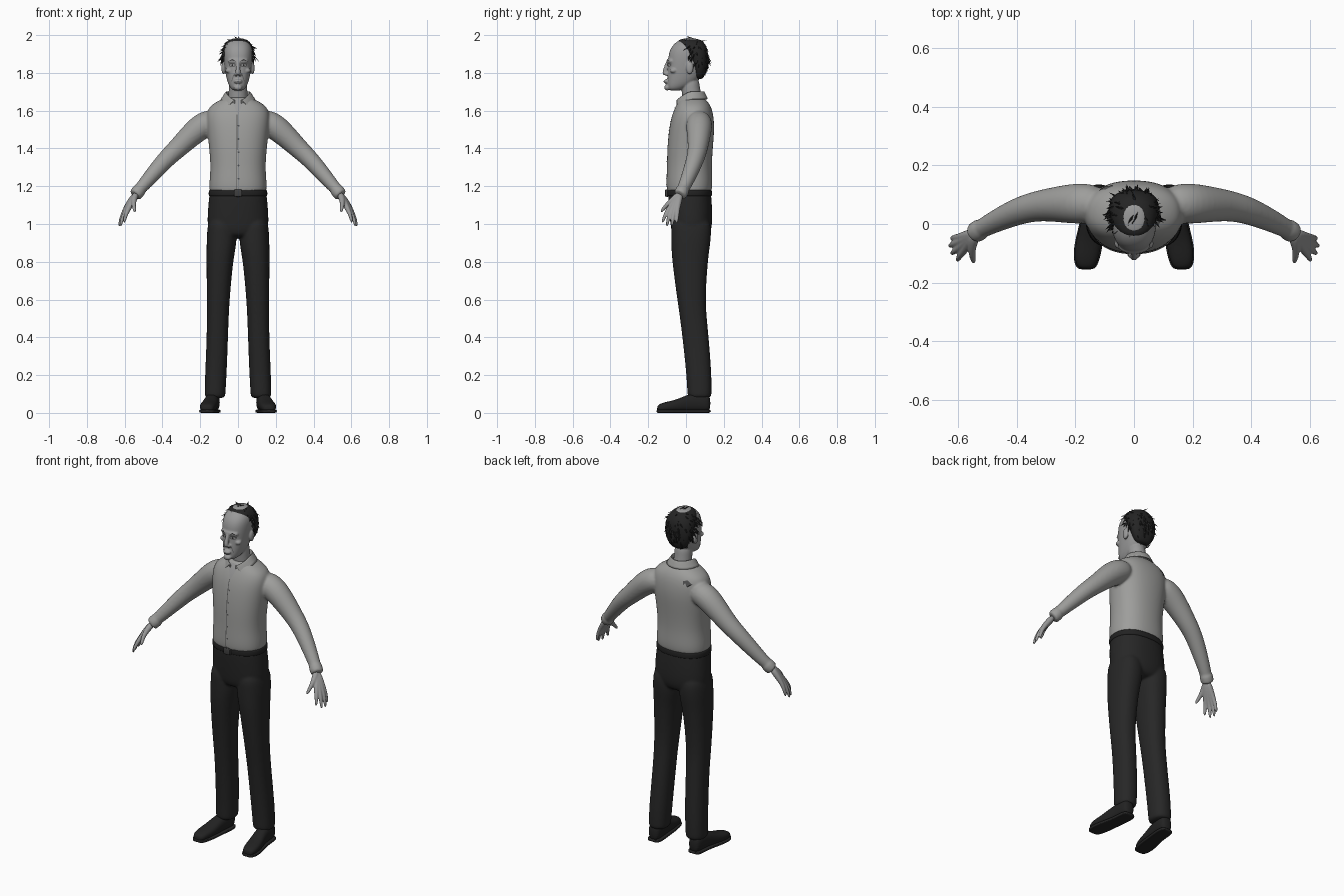
import bpy, bmesh, math, random
from mathutils import Vector

random.seed(4)
old = bpy.data.objects.get("Cube")
if old:
    bpy.data.objects.remove(old)
X, Y, Z = Vector((1, 0, 0)), Vector((0, 1, 0)), Vector((0, 0, 1))


def material(name, r, g, b):
    m = bpy.data.materials.new(name)
    m.use_nodes = True
    m.diffuse_color = (r, g, b, 1)
    m.node_tree.nodes["Principled BSDF"].inputs["Base Color"].default_value = (r, g, b, 1)
    return m


SKIN = material("grey skin", .32, .32, .32)
SHADE = material("skin shadow", .13, .13, .13)
EYE = material("eye white", .4, .4, .4)
SHIRT = material("shirt grey", .34, .34, .33)
SEAM = material("shirt seam", .09, .09, .09)
HAIR = material("dark hair", .018, .018, .018)
CLOTH = material("trouser black", .02, .02, .02)
LEATHER = material("shoe leather", .016, .016, .016)
METAL = material("buckle metal", .05, .05, .05)


def ring(c, a, b, u=X, v=Y, e=2, n=20):
    """Superellipse cross-section."""
    def p(t):
        return math.copysign(abs(t) ** (2 / e), t)
    angles = [2 * math.pi * i / n for i in range(n)]
    return [c + u * a * p(math.cos(t)) + v * b * p(math.sin(t)) for t in angles]


def stack(rows, e=2.3):
    """Upright loft from rows of z, x min, x max, y min, y max."""
    return [ring(Vector(((l + r) / 2, (f + k) / 2, z)), (r - l) / 2, (k - f) / 2, e=e)
            for z, l, r, f, k in rows]


def body(rows, e=2.3):
    return stack([(z, -w, w, f, k) for z, w, f, k in rows], e)


def tube(pts):
    """Round limb through points of x, y, z, radius."""
    rings = []
    for i, p in enumerate(pts):
        t = Vector(pts[min(i + 1, len(pts) - 1)][:3]) - Vector(pts[max(i - 1, 0)][:3])
        u = t.cross(Y).normalized()
        rings.append(ring(Vector(p[:3]), p[3], p[3], u, t.cross(u).normalized(), n=14))
    return rings


def ball(x, y, z, a, b, c):
    steps = [math.pi * k / 8 for k in range(1, 8)]
    return [ring(Vector((x, y, z - c * math.cos(t))), a * math.sin(t), b * math.sin(t)) for t in steps]


def flip(rings):
    return [[Vector((-p.x, p.y, p.z)) for p in r] for r in rings]


def finish(name, bm, mat, smooth=True):
    me = bpy.data.meshes.new(name)
    bmesh.ops.recalc_face_normals(bm, faces=bm.faces)
    for f in bm.faces:
        f.smooth = smooth
    bm.to_mesh(me)
    bm.free()
    me.materials.append(mat)
    ob = bpy.data.objects.new(name, me)
    bpy.context.scene.collection.objects.link(ob)
    return ob


def loft(name, parts, mat, voxel=0, relax=3, closed=True):
    """Skin the rings; with a voxel size, melt all the parts into one surface."""
    bm = bmesh.new()
    for rings in parts:
        vs = [[bm.verts.new(p) for p in r] for r in rings]
        n = len(vs[0])
        for a, b in zip(vs, vs[1:]):
            for i in range(n if closed else n - 1):
                j = (i + 1) % n
                bm.faces.new((a[i], a[j], b[j], b[i]))
        if closed:
            bm.faces.new(vs[0])
            bm.faces.new(vs[-1])
    ob = finish(name, bm, mat)
    ob.modifiers.new("round", "SUBSURF").levels = 2
    ob.modifiers["round"].render_levels = 2
    if voxel:
        m = ob.modifiers.new("melt", "REMESH")
        m.mode, m.voxel_size, m.use_smooth_shade = "VOXEL", voxel, True
        m = ob.modifiers.new("relax", "SMOOTH")
        m.factor, m.iterations = .5, relax
    return ob


def decal(name, outline, target, mat, lift=.002, front=True, cuts=2):
    """Thin painted plate of x, z points laid onto the target."""
    bm = bmesh.new()
    bm.faces.new([bm.verts.new((x, -.3 if front else .3, z)) for x, z in outline])
    bmesh.ops.triangulate(bm, faces=bm.faces)
    bmesh.ops.subdivide_edges(bm, edges=bm.edges[:], cuts=cuts, use_grid_fill=True)
    ob = finish(name, bm, mat)
    m = ob.modifiers.new("lay", "SHRINKWRAP")
    m.target, m.wrap_method, m.wrap_mode = target, "PROJECT", "ABOVE_SURFACE"
    m.use_project_y, m.offset = True, lift
    m.use_positive_direction, m.use_negative_direction = front, not front


def oval(x, z, a, b):
    return [(p.x, p.y) for p in ring(Vector((x, z, 0)), a, b, n=12)]


# Shirt: torso and sleeves melted together
torso = body([(1.165, .148, -.095, .13), (1.175, .153, -.103, .138), (1.22, .154, -.106, .142),
              (1.3, .146, -.102, .137), (1.4, .154, -.101, .143), (1.5, .166, -.092, .152),
              (1.57, .172, -.078, .148), (1.62, .158, -.058, .135), (1.65, .11, -.042, .115),
              (1.675, .06, -.03, .09)])
sleeve = tube([(.1, .07, 1.555, .06), (.18, .07, 1.53, .074), (.25, .068, 1.47, .064),
               (.32, .063, 1.4, .054), (.38, .05, 1.345, .049), (.45, .02, 1.265, .042),
               (.51, -.01, 1.195, .034), (.535, -.026, 1.167, .032)])
cuff = tube([(.517, -.014, 1.185, .035), (.522, -.017, 1.18, .038), (.543, -.031, 1.155, .037),
             (.547, -.034, 1.151, .033)])
shirt = loft("shirt", [torso, sleeve, flip(sleeve), cuff, flip(cuff)], SHIRT, .007, 5)

# Folded collar with two front points
rows = []
for gap, a, b, z, drop in ((14, .054, .066, 1.64, .03), (14, .06, .07, 1.705, .045),
                           (18, .066, .076, 1.703, .047), (42, .092, .094, 1.662, .075)):
    row = []
    for i in range(25):
        t = math.radians(-90 + gap + (360 - 2 * gap) * i / 24)
        row.append(Vector((a * math.cos(t), .022 + b * math.sin(t), z - drop * max(0, -math.sin(t)) ** 1.3)))
    rows.append(row)
collar = loft("collar", [rows], SHIRT, closed=False)
collar.modifiers.new("thick", "SOLIDIFY").thickness = .006

# Shirt front: open neck, button seam, small buttons, torn patch behind
decal("open_neck", [(-.034, 1.66), (.034, 1.66), (0, 1.575)], shirt, SKIN, cuts=5)
decal("button_seam", [(-.009, 1.18), (-.005, 1.18), (-.003, 1.58), (-.007, 1.58)], shirt, SEAM, cuts=20)
for k in range(5):
    decal("button", oval(.003, 1.24 + k * .07, .005, .005), shirt, SEAM, .003, cuts=1)
decal("shirt_tear", [(-.12, 1.595), (-.095, 1.615), (-.07, 1.61), (-.075, 1.59), (-.085, 1.6),
                     (-.095, 1.58), (-.103, 1.597)], shirt, SEAM, front=False)

# Trousers
hips = body([(1.19, .148, -.094, .13), (1.15, .154, -.097, .135), (1.08, .161, -.092, .14),
             (1, .165, -.084, .141), (.95, .155, -.076, .13), (.925, .12, -.05, .1)])
leg = stack([(1.05, .02, .155, -.08, .13), (.95, .004, .166, -.08, .136), (.88, .01, .167, -.079, .127),
             (.8, .026, .167, -.074, .116), (.6, .044, .166, -.047, .102), (.48, .05, .165, -.029, .113),
             (.35, .054, .168, -.014, .125), (.2, .06, .175, .002, .136), (.1, .066, .177, .007, .136),
             (.075, .068, .176, .01, .134)])
loft("trousers", [hips, leg, flip(leg)], CLOTH, .007, 4)
belt = body([(1.145, .152, -.096, .134), (1.148, .158, -.102, .14), (1.18, .157, -.102, .139),
             (1.183, .15, -.096, .133)])
loft("belt", [belt], LEATHER)
buckle = body([(1.144, .018, -.108, -.09), (1.147, .022, -.112, -.09), (1.18, .022, -.112, -.09),
               (1.183, .018, -.108, -.09)], 6)
loft("belt_buckle", [buckle], METAL)

# Shoes: upper lofted from toe to heel, on a sole and heel
shape = [(-.153, .163, .02, .03), (-.14, .163, .035, .042), (-.1, .16, .044, .054), (-.05, .152, .044, .064),
         (0, .143, .039, .088), (.05, .136, .038, .1), (.1, .133, .039, .1), (.13, .133, .028, .09)]
upper = [ring(Vector((x, y, h / 2 + .006)), w, h / 2, X, Z, 2.4) for y, x, w, h in shape]
sole = [ring(Vector((x, y * 1.02, .009)), w + .004, .009, X, Z, 5) for y, x, w, h in shape]
for side, turn in (("left", lambda r: r), ("right", flip)):
    loft(side + "_shoe", [turn(upper)], LEATHER)
    loft(side + "_sole", [turn(sole)], HAIR)

# Hands: each finger runs from the wrist so the roots melt into a palm
wrist = (.54, -.03, 1.16, .022)
fingers = [[wrist, (.592, -.045, 1.09, .014), (.614, -.046, 1.045, .0095), (.623, -.05, 1.0, .007)],
           [wrist, (.592, -.06, 1.083, .015), (.619, -.069, 1.035, .01), (.63, -.076, .985, .007)],
           [wrist, (.587, -.076, 1.08, .015), (.613, -.093, 1.035, .01), (.622, -.102, .984, .007)],
           [wrist, (.578, -.088, 1.085, .014), (.596, -.112, 1.045, .01), (.603, -.126, 1.005, .007)],
           [wrist, (.553, -.075, 1.125, .015), (.552, -.108, 1.095, .011), (.545, -.134, 1.062, .008)]]
hand = [tube(f) for f in fingers]
loft("left_hand", hand, SKIN, .004, 2)
loft("right_hand", [flip(f) for f in hand], SKIN, .004, 2)

# Head: skull, neck, brow, nose, cheekbones, lips, chin and ears
skull = body([(1.705, .025, -.09, -.03), (1.72, .042, -.1, .0), (1.75, .056, -.102, .06),
              (1.8, .068, -.098, .09), (1.85, .075, -.096, .105), (1.9, .078, -.094, .108),
              (1.94, .073, -.078, .103), (1.97, .052, -.045, .085), (1.985, .025, -.01, .05)])
neck = tube([(0, .045, 1.56, .056), (0, .035, 1.65, .053), (0, .024, 1.72, .05), (0, .02, 1.78, .05)])
nose = tube([(0, -.094, 1.865, .011), (0, -.105, 1.83, .011), (0, -.114, 1.8, .015), (0, -.106, 1.788, .012)])
brow = tube([(-.055, -.07, 1.862, .012), (-.025, -.09, 1.863, .014), (.025, -.09, 1.863, .014),
             (.055, -.07, 1.862, .012)])
face = [skull, neck, nose, brow, ball(0, -.1, 1.722, .024, .016, .016), ball(0, -.104, 1.755, .024, .014, .012)]
for s in (1, -1):
    face += [ball(s * .048, -.066, 1.812, .02, .02, .014), ball(s * .013, -.103, 1.793, .009, .012, .008),
             ball(s * .077, .02, 1.825, .011, .02, .034)]
head = loft("head", face, SKIN, .0045, 3)

# Painted face
decal("mouth", [(-.023, 1.751), (0, 1.757), (.023, 1.751), (0, 1.753)], head, SHADE)
for s in (1, -1):
    decal("eye_socket", oval(s * .029, 1.842, .019, .012), head, SHADE)
    decal("eye_white", oval(s * .029, 1.842, .012, .006), head, EYE, .004)
    decal("iris", oval(s * .028, 1.842, .005, .006), head, HAIR, .006)
    decal("eyebrow", [(s * .01, 1.86), (s * .03, 1.866), (s * .05, 1.861), (s * .03, 1.872)], head, HAIR)
    decal("nostril", oval(s * .009, 1.786, .005, .003), head, SHADE)
    decal("cheek_line", [(s * .02, 1.79), (s * .024, 1.79), (s * .034, 1.755), (s * .031, 1.755)], head, SHADE)

# Hair: a cap over the back of the skull, then tapered locks swept from the crown
cap = body([(1.765, .04, .045, .09), (1.8, .064, .04, .105), (1.84, .08, .03, .115), (1.89, .086, .0, .118),
            (1.93, .083, -.035, .115), (1.965, .066, -.05, .095), (1.982, .035, -.03, .065)])
loft("hair_cap", [cap], HAIR)
bm = bmesh.new()
for k in range(420):
    d = Vector([random.gauss(0, 1) for a in range(3)]).normalized()
    if d.z < -.75 or d.y < -.02 - .6 * d.z + .25 * d.x * (d.z > .3) or (d.z < -.1 and d.y < .25):
        continue
    root = Vector((d.x * .082, .027 + d.y * .086, 1.872 + d.z * .104))
    out = (d - Vector((.2, .3, .9))).normalized()
    sweep = (out - d * out.dot(d)).normalized()
    jitter = Vector([random.uniform(-.35, .35) for a in range(3)])
    way = (sweep + d * random.uniform(.05, .45) + jitter).normalized()
    tip = root + way * random.uniform(.025, .05)
    tip.z = min(tip.z, 2)
    side = way.cross(d).normalized() * .008
    base = [bm.verts.new(p) for p in (root - side, root + side, root + d * .009)]
    end = bm.verts.new(tip)
    bm.faces.new(base)
    for i in range(3):
        bm.faces.new((base[i], base[(i + 1) % 3], end))
finish("hair_locks", bm, HAIR, False)
